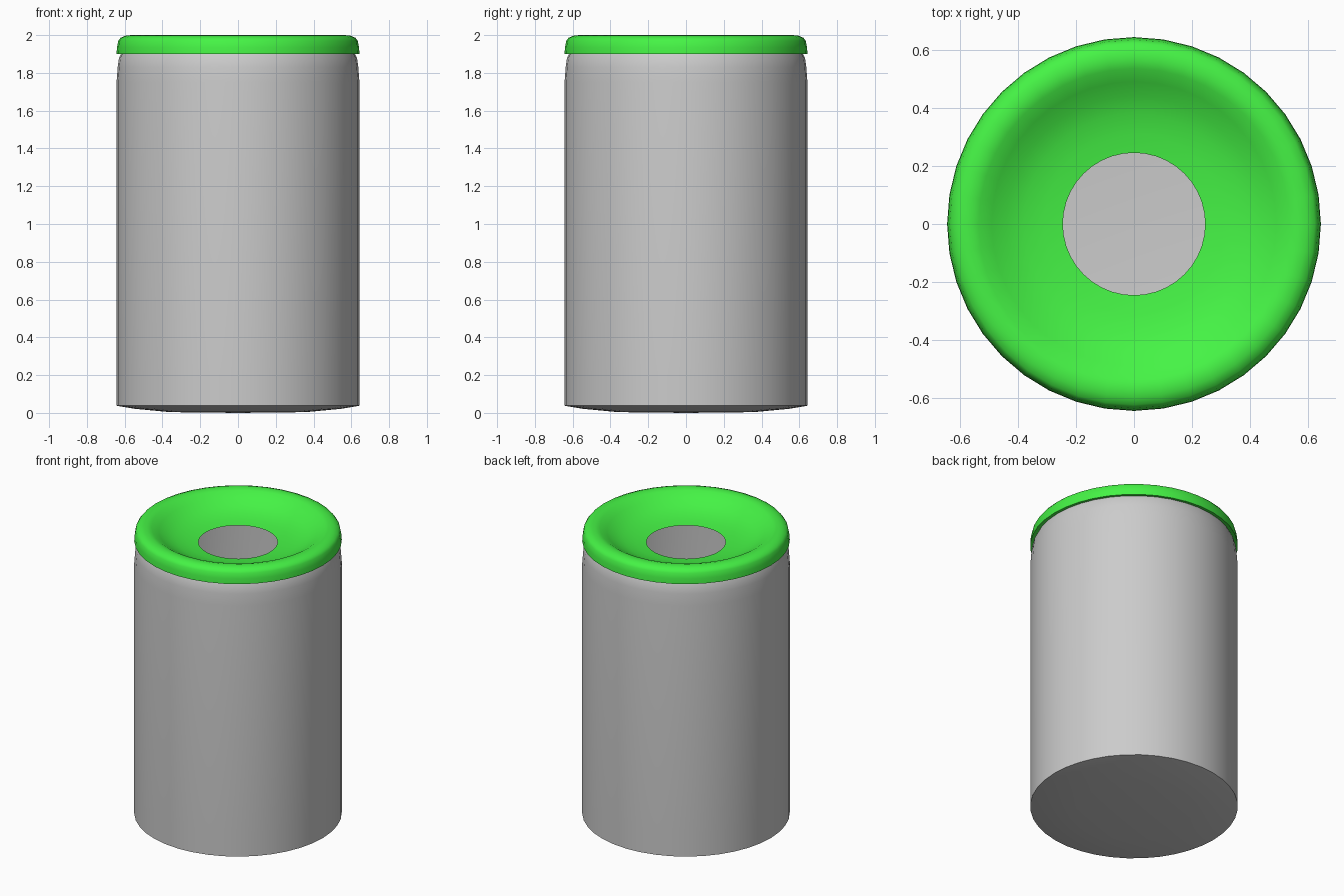
import bpy, bmesh, math

if "Cube" in bpy.data.objects:
    bpy.data.objects.remove(bpy.data.objects["Cube"])

SIDES = 40


def lathe(name, profile, color=None):
    """Revolve (radius, z) points around z; radius 0 becomes a pole."""
    bm = bmesh.new()
    rings = []
    for r, z in profile:
        if r == 0:
            rings.append([bm.verts.new((0, 0, z))] * SIDES)
        else:
            rings.append([bm.verts.new((r * math.cos(2 * math.pi * i / SIDES),
                                        r * math.sin(2 * math.pi * i / SIDES), z))
                          for i in range(SIDES)])
    for a, b in zip(rings, rings[1:]):
        for i in range(SIDES):
            j = (i + 1) % SIDES
            quad = list(dict.fromkeys((a[i], a[j], b[j], b[i])))
            bm.faces.new(quad)
    mesh = bpy.data.meshes.new(name)
    bm.to_mesh(mesh)
    bm.free()
    obj = bpy.data.objects.new(name, mesh)
    bpy.context.collection.objects.link(obj)
    if color:
        mat = bpy.data.materials.new(name + "_color")
        mat.diffuse_color = color
        mat.use_nodes = True
        mat.node_tree.nodes["Principled BSDF"].inputs["Base Color"].default_value = mat.diffuse_color
        mesh.materials.append(mat)
    bpy.ops.object.select_all(action='DESELECT')
    obj.select_set(True)
    bpy.context.view_layer.objects.active = obj
    bpy.ops.object.shade_smooth_by_angle(angle=math.radians(50))
    return obj


# Hollow can with a slightly domed base and a tapered neck
lathe("bin_body", [(0, 0), (0.36, 0.004), (0.55, 0.022), (0.643, 0.038),
                   (0.643, 0.2), (0.643, 1.75), (0.637, 1.83),
                   (0.63, 1.88), (0.615, 1.91)])

# Green dished lid with a round opening
lathe("bin_lid", [(0.615, 1.905), (0.643, 1.90), (0.641, 1.935), (0.634, 1.97),
                  (0.622, 1.986), (0.595, 1.997), (0.565, 2.0), (0.535, 1.992),
                  (0.49, 1.964), (0.44, 1.934), (0.38, 1.911), (0.31, 1.896),
                  (0.245, 1.888)], (0.06, 0.9, 0.06, 1))
